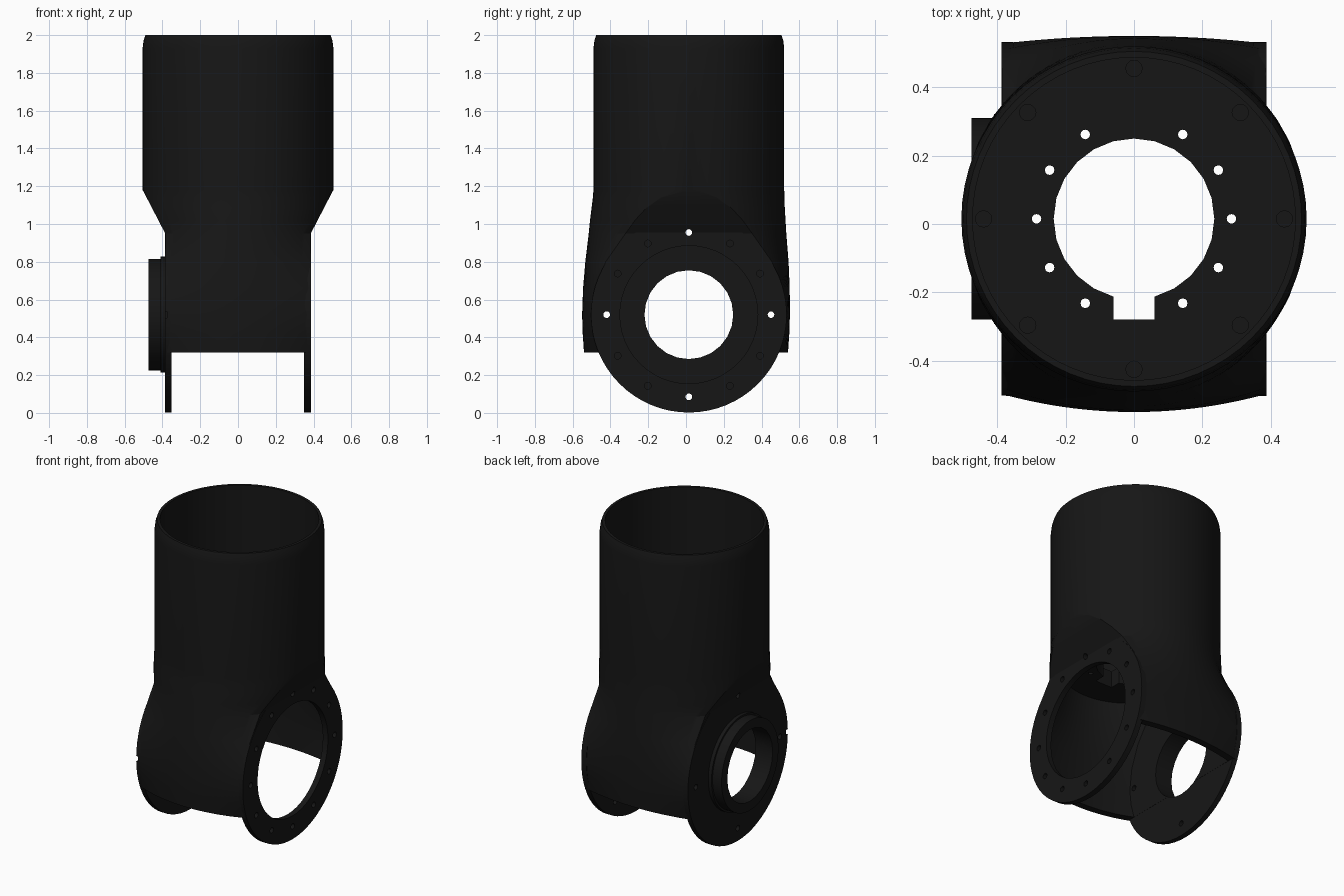
import bpy, bmesh, math
from mathutils import Matrix

if "Cube" in bpy.data.objects:
    bpy.data.objects.remove(bpy.data.objects["Cube"])

CY, CZ = 0.015, 0.52          # tube axis y, joint axis z

mat = bpy.data.materials.new("black_coat")
mat.diffuse_color = (0.008, 0.008, 0.008, 1)
mat.use_nodes = True
mat.node_tree.nodes["Principled BSDF"].inputs["Base Color"].default_value = mat.diffuse_color


def finish(bm, name):
    bmesh.ops.recalc_face_normals(bm, faces=bm.faces)
    me = bpy.data.meshes.new(name)
    bm.to_mesh(me)
    bm.free()
    ob = bpy.data.objects.new(name, me)
    bpy.context.collection.objects.link(ob)
    me.materials.append(mat)
    return ob


def loft(name, sections, n=32):
    """Each section: z, half width, corner y, front bulge y, back bulge y."""
    bm = bmesh.new()
    rings = []
    for z, xw, yc, yf, yb in sections:
        ring = []
        for sign, peak in ((-1, yf), (1, yb)):
            s = peak - yc
            r = (xw * xw + s * s) / (2 * s)
            for i in range(n + 1):
                x = sign * xw * math.cos(math.pi * i / n)
                y = peak - r + math.sqrt(max(r * r - x * x, 0))
                ring.append(bm.verts.new((x, CY + sign * y, z)))
        rings.append(ring)
    for a, b in zip(rings, rings[1:]):
        for i in range(len(a)):
            j = (i + 1) % len(a)
            bm.faces.new((a[i], a[j], b[j], b[i]))
    bm.faces.new(rings[0][::-1])
    bm.faces.new(rings[-1])
    return finish(bm, name)


def cylinder(name, axis, r, a, b, u=0, v=0, seg=64):
    """Cylinder from a to b along x or z; u, v offset it from the main axis."""
    bm = bmesh.new()
    bmesh.ops.create_cone(bm, cap_ends=True, segments=seg, radius1=r, radius2=r, depth=b - a)
    m = (a + b) / 2
    if axis == 'x':
        mtx = Matrix.Translation((m, CY + u, CZ + v)) @ Matrix.Rotation(math.pi / 2, 4, 'Y')
    else:
        mtx = Matrix.Translation((u, CY + v, m))
    bm.transform(mtx)
    return finish(bm, name)


def box(name, loc, size):
    bm = bmesh.new()
    bmesh.ops.create_cube(bm, size=1)
    bm.transform(Matrix.Translation(loc) @ Matrix.Diagonal((*size, 1)))
    return finish(bm, name)


def cut(targets, cutter):
    for ob in targets:
        mod = ob.modifiers.new("cut", 'BOOLEAN')
        mod.operation, mod.solver, mod.object = 'DIFFERENCE', 'EXACT', cutter
        bpy.context.view_layer.objects.active = ob
        bpy.ops.object.modifier_apply(modifier=mod.name)
    bpy.data.objects.remove(cutter)


# Outer housing: bulged joint body blending up into the round tube
lower = [(0.32, .384, .475, .555, .525), (0.42, .384, .502, .562, .532),
         (0.52, .384, .513, .565, .535), (0.66, .384, .495, .560, .534),
         (0.80, .384, .440, .548, .528), (0.95, .385, .335, .530, .516)]
upper = [(1.02, .422, .285, .523, .512), (1.085, .455, .225, .515, .508),
         (1.14, .484, .144, .508, .506), (1.18, .505, .001, .505, .505),
         (1.93, .505, .001, .505, .505), (1.97, .50, .001, .50, .50),
         (2.0, .49, .001, .49, .49)]
housing = loft("housing", lower + upper)

# Joint cavity, open underneath
inner = [(z, .352, c - .04, f - .045, b - .045) for z, w, c, f, b in lower]
cavity = loft("cavity_cutter", [(0.25,) + inner[0][1:]] + inner + [(1.04, .352, .25, .47, .46)])
cut([housing], cavity)

# Tube bore and the floor with its opening, cable slot and bolt holes
cut([housing], cylinder("bore_cutter", 'z', .472, 1.15, 2.1))
cut([housing], cylinder("floor_cutter", 'z', .235, .9, 1.3, seg=24))
cut([housing], box("slot_cutter", (0, -.22, 1.1), (.12, .12, .4)))
for k in range(12):
    t = k * math.pi / 6
    if k not in (3, 9):
        cut([housing], cylinder("bolt_cutter", 'z', .014, .9, 1.3,
                                .285 * math.cos(t), .285 * math.sin(t), 12))
for k in range(8):
    t = k * math.pi / 4
    cut([housing], cylinder("blind_cutter", 'z', .024, 1.13, 1.3,
                            .44 * math.cos(t), .44 * math.sin(t), 12))

# Round side plates and the stepped boss
right_plate = cylinder("right_flange", 'x', .518, .35, .387)
left_plate = cylinder("left_flange", 'x', .518, -.387, -.353)
boss_step = cylinder("boss_step", 'x', .307, -.41, -.38)
boss = cylinder("boss", 'x', .295, -.475, -.40)

# Side openings
cut([housing, right_plate], cylinder("wide_cutter", 'x', .365, .3, .6, seg=48))
cut([housing, left_plate, boss_step, boss],
    cylinder("narrow_cutter", 'x', .235, -.6, -.3, seg=24))

# Flange bolt holes: twelve on the right, four on the left
for k in range(12):
    t = k * math.pi / 6
    u, v = .435 * math.cos(t), .435 * math.sin(t)
    cut([housing, right_plate], cylinder("hole_cutter", 'x', .018, .33, .42, u, v, 12))
    if k % 3 == 0:
        cut([housing, left_plate], cylinder("hole_cutter", 'x', .018, -.42, -.33, u, v, 12))

# Small locating notch on the left rim
cut([housing, left_plate], box("notch_cutter", (-.39, -.50, CZ), (.03, .04, .035)))

for ob in (housing, right_plate, left_plate, boss_step, boss):
    bpy.ops.object.select_all(action='DESELECT')
    ob.select_set(True)
    bpy.context.view_layer.objects.active = ob
    bpy.ops.object.shade_smooth_by_angle(angle=math.radians(25))
